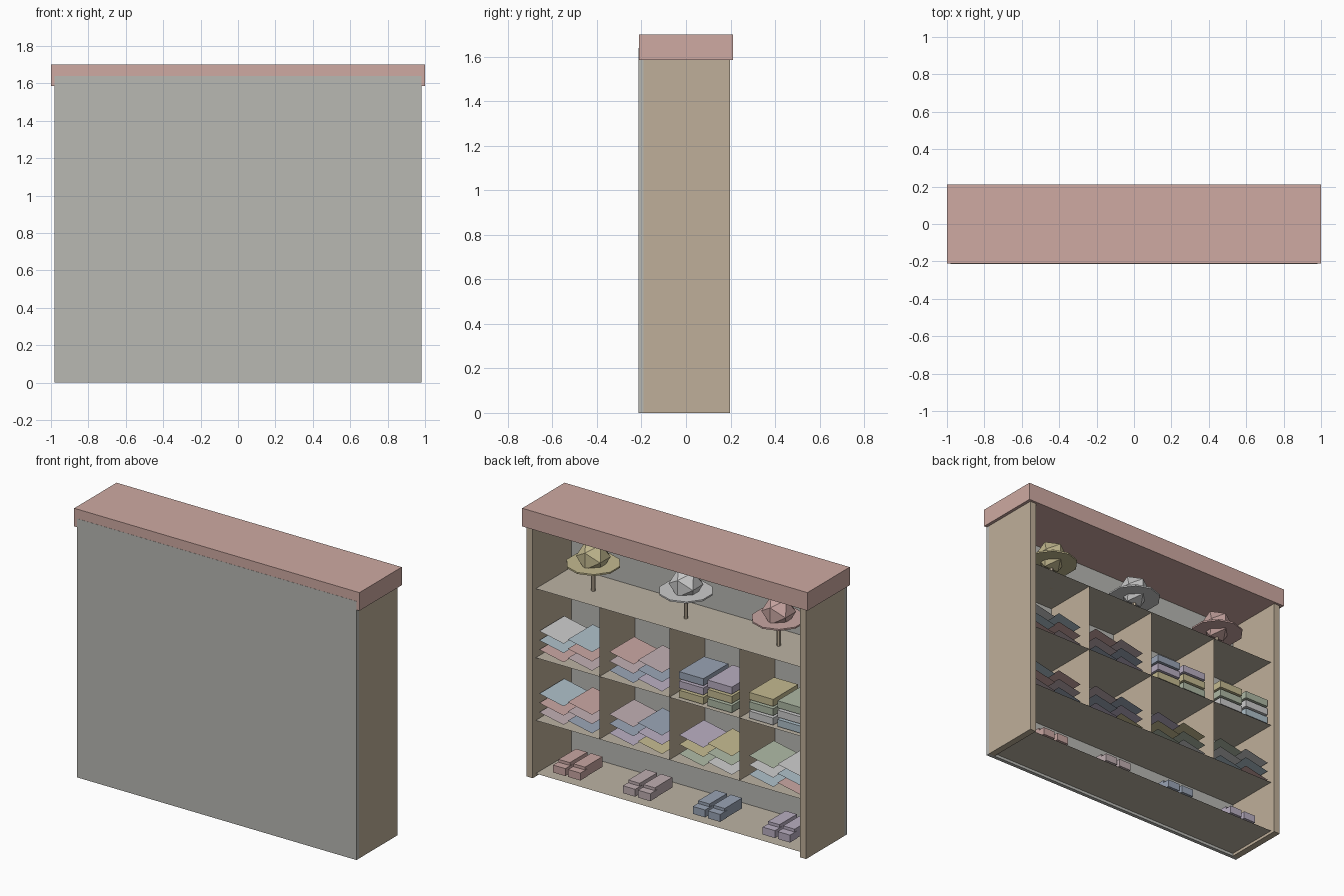
import bpy, bmesh, math
from mathutils import Vector

if "Cube" in bpy.data.objects:
    bpy.data.objects.remove(bpy.data.objects["Cube"])


def mat(name, rgb):
    m = bpy.data.materials.new(name)
    m.diffuse_color = (*rgb, 1)
    m.use_nodes = True
    m.node_tree.nodes["Principled BSDF"].inputs["Base Color"].default_value = m.diffuse_color
    return m


WOOD = mat("wood", (0.52, 0.43, 0.32))
SHELF = mat("shelf_wood", (0.50, 0.45, 0.37))
RED = mat("canopy_red", (0.62, 0.40, 0.36))
BACK = mat("panel_grey", (0.48, 0.48, 0.45))
CLOTH = [mat(n, c) for n, c in (
    ("grey", (0.58, 0.57, 0.55)), ("light_blue", (0.42, 0.52, 0.58)),
    ("pink", (0.58, 0.38, 0.36)), ("mauve", (0.52, 0.42, 0.44)),
    ("dark_blue", (0.32, 0.37, 0.46)), ("purple", (0.48, 0.42, 0.53)),
    ("yellow", (0.55, 0.49, 0.28)), ("green", (0.42, 0.48, 0.37)))]


def finish(name, bm, material):
    me = bpy.data.meshes.new(name)
    bmesh.ops.recalc_face_normals(bm, faces=bm.faces)
    bm.to_mesh(me)
    bm.free()
    me.materials.append(material)
    ob = bpy.data.objects.new(name, me)
    bpy.context.collection.objects.link(ob)
    return ob


def add_box(bm, x0, x1, y0, y1, z0, z1):
    vs = bmesh.ops.create_cube(bm, size=1)["verts"]
    for v in vs:
        v.co = Vector((x1 if v.co.x > 0 else x0,
                       y1 if v.co.y > 0 else y0,
                       z1 if v.co.z > 0 else z0))


def box(name, material, *b):
    bm = bmesh.new()
    add_box(bm, *b)
    return finish(name, bm, material)


def quad(name, material, pts):
    bm = bmesh.new()
    bm.faces.new([bm.verts.new(p) for p in pts])
    return finish(name, bm, material)


def cylinder(name, material, x, y, z0, z1, r, sides):
    bm = bmesh.new()
    bmesh.ops.create_cone(bm, cap_ends=True, segments=sides,
                          radius1=r, radius2=r, depth=z1 - z0)
    bmesh.ops.translate(bm, verts=bm.verts, vec=(x, y, (z0 + z1) / 2))
    return finish(name, bm, material)


# Carcass: back panel, sides and top canopy
box("back_panel", BACK, -0.98, 0.98, -0.213, -0.19, 0, 1.64)
for s, side in ((-1, "left"), (1, "right")):
    box(side + "_side", WOOD, *sorted((s * 0.937, s * 0.98)), -0.19, 0.197, 0, 1.59)
box("canopy", RED, -1, 1, -0.212, 0.212, 1.585, 1.70)

# Thin shelves
LOW, MID, TOP = 0.355, 0.752, 1.19
for name, z in (("base", 0.018), ("low", LOW), ("middle", MID), ("top", TOP)):
    quad(name + "_shelf", SHELF,
         [(-0.94, -0.19, z), (0.94, -0.19, z), (0.94, 0.167, z), (-0.94, 0.167, z)])

# Thin upright dividers
for i, x in enumerate((-0.49, 0, 0.49)):
    quad(f"divider_{i}", WOOD,
         [(x, -0.19, LOW), (x, 0.165, LOW), (x, 0.165, TOP), (x, -0.19, TOP)])

# Folded clothes: two piles of three per compartment, colours cycling
W, D, H, CY = 0.085, 0.125, 0.045, 0.03
for row, shelf in enumerate((MID, LOW)):
    for k in range(8):
        x = 0.735 - 0.49 * (k // 2) + (0.1 if k % 2 == 0 else -0.1)
        for layer in range(3):
            m = CLOTH[(k + row + 2 - layer) % 8]
            zc = shelf + 0.034 + 0.059 * layer
            z0, z1 = zc - H / 2, zc + H / 2
            name = f"folded_cloth_{row}_{k}_{layer}"
            y0, y1 = CY - D, CY + D
            if row == 0 and k >= 4:
                box(name, m, x - W, x + W, y0, y1, z0, z1)
            else:
                quad(name, m, [(x - W, y0, z0 + .005), (x + W, y0, z1 - .005),
                               (x + W, y1, z1 - .005), (x - W, y1, z0 + .005)])

# Pairs of shoes on the base
for i in range(4):
    for s in (-1, 1):
        x = 0.735 - 0.49 * i + s * 0.053
        bm = bmesh.new()
        add_box(bm, x - 0.04, x + 0.04, -0.08, 0.095, 0.045, 0.11)
        add_box(bm, x - 0.043, x + 0.043, 0.075, 0.145, 0.045, 0.092)
        finish(f"shoe_{i}_{'a' if s > 0 else 'b'}", bm, CLOTH[2 + i])

# Hats on stands: stem, flat brim and faceted crown
T = (1 + math.sqrt(5)) / 2
for i, (x, m) in enumerate(((0.65, CLOTH[6]), (0, CLOTH[0]), (-0.65, CLOTH[2]))):
    cylinder(f"hat_stem_{i}", WOOD, x, 0, 1.19, 1.365, 0.012, 6)
    cylinder(f"hat_brim_{i}", m, x, 0, 1.357, 1.367, 0.16, 10)
    bm = bmesh.new()
    for a in (-1, 1):
        for b in (-T, T):
            for p in ((a, 0, b), (0, b, a), (b, a, 0)):
                bm.verts.new(Vector((x, 0, 1.408)) + Vector(p).normalized() * 0.1)
    bmesh.ops.convex_hull(bm, input=bm.verts)
    finish(f"hat_crown_{i}", bm, m)
